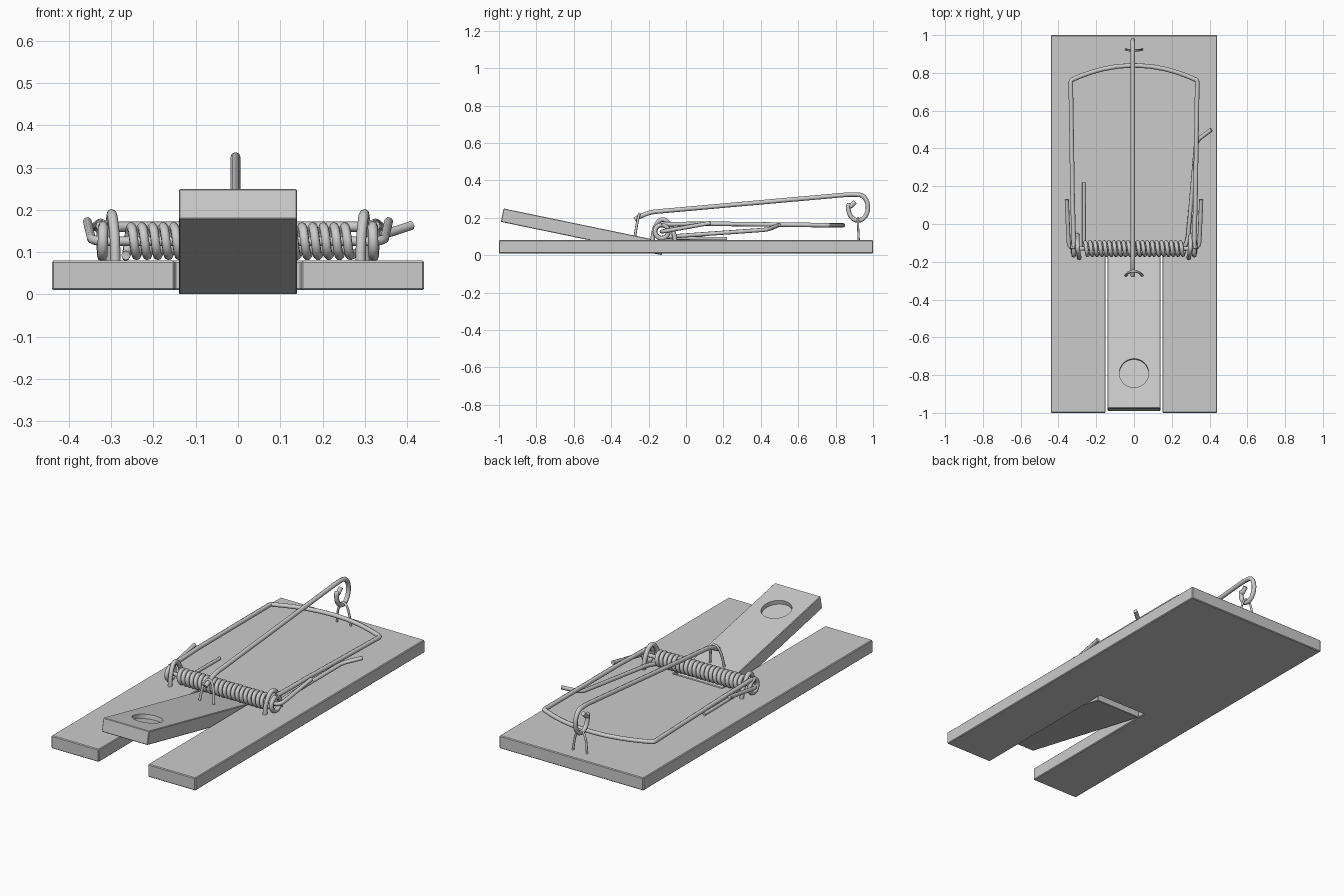
import bpy, bmesh, math
from mathutils import Vector

if "Cube" in bpy.data.objects:
    bpy.data.objects.remove(bpy.data.objects["Cube"])

grey = bpy.data.materials.new("plain_grey")
grey.diffuse_color = (0.6, 0.6, 0.6, 1)
grey.use_nodes = True
grey.node_tree.nodes["Principled BSDF"].inputs["Base Color"].default_value = grey.diffuse_color


def prism(name, pts, place, extrude, bevel=0.0):
    """Extrude a 2D outline; place() maps 2D to 3D."""
    bm = bmesh.new()
    face = bm.faces.new([bm.verts.new(place(*p)) for p in pts])
    new = bmesh.ops.extrude_face_region(bm, geom=[face])["geom"]
    bmesh.ops.translate(bm, vec=extrude, verts=[v for v in new if isinstance(v, bmesh.types.BMVert)])
    bmesh.ops.recalc_face_normals(bm, faces=bm.faces)
    me = bpy.data.meshes.new(name)
    bm.to_mesh(me)
    bm.free()
    me.materials.append(grey)
    ob = bpy.data.objects.new(name, me)
    bpy.context.collection.objects.link(ob)
    if bevel:
        m = ob.modifiers.new("edge", "BEVEL")
        m.width, m.segments = bevel, 1
    return ob


def fillet(pts, r):
    """Round the corners of a polyline."""
    pts = [Vector(p) for p in pts]
    out = [pts[0]]
    for a, b, c in zip(pts, pts[1:], pts[2:]):
        p = b + (a - b).normalized() * min(r, (a - b).length * 0.48)
        q = b + (c - b).normalized() * min(r, (c - b).length * 0.48)
        for i in range(6):
            t = i / 5
            out.append(p * (1 - t) ** 2 + b * 2 * t * (1 - t) + q * t * t)
    return out + [pts[-1]]


def wire(name, pts, radius=0.012, round_r=0.03):
    cu = bpy.data.curves.new(name, "CURVE")
    cu.dimensions = "3D"
    cu.bevel_depth, cu.bevel_resolution, cu.use_fill_caps = radius, 2, True
    path = fillet(pts, round_r) if round_r else pts
    sp = cu.splines.new("POLY")
    sp.points.add(len(path) - 1)
    for p, co in zip(sp.points, path):
        p.co = (*co, 1)
    cu.materials.append(grey)
    ob = bpy.data.objects.new(name, cu)
    bpy.context.collection.objects.link(ob)
    bpy.ops.object.select_all(action="DESELECT")
    ob.select_set(True)
    bpy.context.view_layer.objects.active = ob
    bpy.ops.object.convert(target="MESH")
    bpy.ops.object.shade_smooth_by_angle(angle=math.radians(50))
    return bpy.context.object


# wooden base with a slot for the pedal
prism("base", [(-.44, -1), (-.15, -1), (-.15, -.1), (.15, -.1), (.15, -1), (.44, -1), (.44, 1), (-.44, 1)],
      lambda x, y: (x, y, 0.01), (0, 0, 0.07), 0.004)

# tilted pedal with a round bait recess
slope = math.atan2(0.178, 0.86)
up = Vector((0, math.sin(slope), math.cos(slope)))
along = Vector((0, math.cos(slope), -math.sin(slope)))
start = Vector((0, -0.99, 0.178))
pedal = prism("pedal", [(-.14, 0), (.14, 0), (.14, .878), (-.14, .878)],
              lambda x, s: start + along * s + Vector((x, 0, 0)), up * 0.073, 0.003)
cutter = prism("recess_cutter",
               [(0.078 * math.cos(i * math.tau / 32), 0.078 * math.sin(i * math.tau / 32)) for i in range(32)],
               lambda x, s: start + along * (0.19 + s) + up * 0.05 + Vector((x, 0, 0)), up * 0.1)
cutter.hide_render = True
cutter.hide_viewport = True
cut = pedal.modifiers.new("recess", "BOOLEAN")
cut.object, cut.operation, cut.solver = cutter, "DIFFERENCE", "EXACT"

# coil spring and its two straight ends
AY, AZ, CR = -0.13, 0.126, 0.034
turns, n = 21, 21 * 16
coil = []
for i in range(n + 1):
    a = i / 16 * math.tau - math.pi / 2
    coil.append((-0.265 + 0.53 * i / n, AY + CR * math.cos(a), AZ + CR * math.sin(a)))
wire("coil_spring", coil, 0.011, 0)
wire("spring_lower_end", [(-.265, AY, AZ - CR), (-.265, 0.22, 0.088)], 0.009, 0)
wire("spring_upper_end", [(.265, AY, AZ - CR), (.285, -.08, .1), (.33, .44, .137), (.41, .5, .163)], 0.011)

# swinging hammer bar, ending in loops round the spring axle
arc = [(0.335 * math.sin(t), 0.84 - 0.08 * math.sin(t) ** 2, 0.16)
       for t in [math.pi / 2 * k / 6 for k in range(-6, 7)]]
bar = [(-.318, -.12, .165), (-.325, .12, .168)] + arc + [(.325, .12, .168), (.318, -.12, .165)]
wire("hammer_bar", bar, 0.012, 0.02)
for side, s in (("left", -1), ("right", 1)):
    loop = [(s * (.318 + .006 * i / 20), AY + .036 * math.sin(-i / 20 * math.tau),
             AZ + .036 * math.cos(i / 20 * math.tau)) for i in range(21)]
    wire(side + "_hammer_loop", loop, 0.012, 0)
    # staple holding the axle
    wire(side + "_staple", [(s * .29, -.18, .05), (s * .29, -.175, .13), (s * .297, -.145, .19),
                            (s * .3, -.105, .19), (s * .3, -.065, .13), (s * .3, -.055, .05)], 0.012, 0.04)
    # bent-back axle end
    wire(side + "_axle_end", [(s * .27, AY, AZ), (s * .345, AY, AZ), (s * .356, .13, .172)], 0.011, 0.04)
wire("axle", [(-.28, AY, AZ), (.28, AY, AZ)], 0.011, 0)

# locking rod with a curled eye at the back
X = -0.006
eye = [(X, .92 + .053 * math.cos(a), .255 + .07 * math.sin(a))
       for a in [math.radians(75 - 15 * k) for k in range(19)]]
eye += [(X, .875, .255), (X, .905, .285)]
wire("locking_rod", [(X, -.275, .19), (X, -.25, .205), (X, -.19, .23), (X, .88, .325)] + eye, 0.012, 0.03)

# thin staples for the rod: one at the back, one on the pedal
wire("back_eyelet", [(-.045, .925, .06), (-.035, .92, .15), (-.015, .92, .198), (.015, .92, .198),
                     (.035, .92, .15), (.045, .925, .06)], 0.006, 0.03)
wire("pedal_eyelet", [(-.045, -.275, .09), (-.035, -.262, .17), (-.018, -.25, .22), (.014, -.25, .22),
                      (.035, -.262, .17), (.045, -.275, .09)], 0.007, 0.03)
